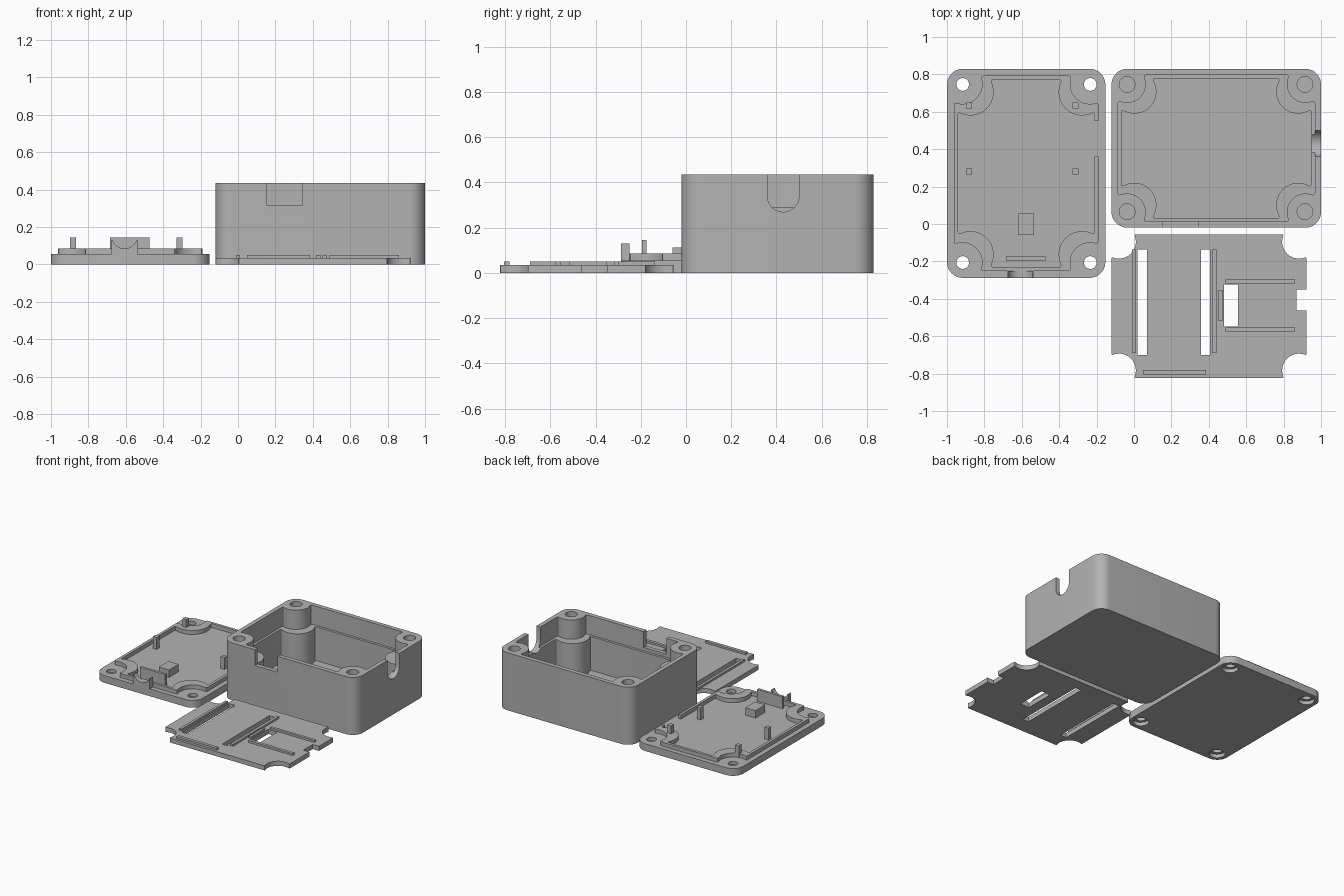
import bpy, bmesh, math
from mathutils import Vector

if "Cube" in bpy.data.objects:
    bpy.data.objects.remove(bpy.data.objects["Cube"])

grey = bpy.data.materials.new("plain_grey")
grey.diffuse_color = (0.45, 0.45, 0.45, 1)
grey.use_nodes = True
grey.node_tree.nodes["Principled BSDF"].inputs["Base Color"].default_value = grey.diffuse_color


# ---------- outlines ----------
def rect(x0, x1, y0, y1):
    return [(x0, y0), (x1, y0), (x1, y1), (x0, y1)]


def circle(x, y, r, n=32):
    return [(x + r * math.cos(i * math.tau / n), y + r * math.sin(i * math.tau / n)) for i in range(n)]


def rounded(x0, x1, y0, y1, r, n=10):
    pts = []
    for k, (cx, cy) in enumerate(rect(x0 + r, x1 - r, y0 + r, y1 - r)):
        for i in range(n + 1):
            a = math.pi * (1 + k / 2 + i / n / 2)
            pts.append((cx + r * math.cos(a), cy + r * math.sin(a)))
    return pts


def scooped(x0, x1, y0, y1, d, r, f=0.02, n=14):
    """Rectangle whose corners are scooped by circles (d in from both sides), with eased ends."""
    s, a0 = math.sqrt(r * r - d * d), -math.asin(d / r)
    start, end = a0 + f / r, math.pi / 2 - a0 - f / r
    arc = [Vector((math.cos(a), math.sin(a))) * r
           for a in (start + (end - start) * i / n for i in range(n + 1))]
    line, ctrl = Vector((s + f, -d)), Vector((s, -d))
    ease = [line * (1 - t) ** 2 + ctrl * 2 * t * (1 - t) + arc[0] * t * t for t in (0, .25, .5, .75)]
    corner = ease + arc + [Vector((p.y, p.x)) for p in reversed(ease)]
    pts = []
    for sx, sy in ((1, 1), (-1, 1), (-1, -1), (1, -1)):
        cx = (x1 if sx > 0 else x0) - sx * d
        cy = (y1 if sy > 0 else y0) - sy * d
        run = corner[::-1] if sx == sy else corner
        pts += [(cx - sx * p.x, cy - sy * p.y) for p in run]
    return pts


# ---------- solids ----------
def prism(name, pts, lo, hi, axis="z"):
    """Extrude an outline along z, or along x (outline in y,z) or y (outline in x,z)."""
    place = {"z": lambda a, b, h: (a, b, h), "x": lambda a, b, h: (h, a, b),
             "y": lambda a, b, h: (a, h, b)}[axis]
    bm = bmesh.new()
    low = [bm.verts.new(place(a, b, lo)) for a, b in pts]
    top = [bm.verts.new(place(a, b, hi)) for a, b in pts]
    bm.faces.new(low[::-1])
    bm.faces.new(top)
    for i in range(len(pts)):
        j = (i + 1) % len(pts)
        bm.faces.new((low[i], low[j], top[j], top[i]))
    bmesh.ops.recalc_face_normals(bm, faces=bm.faces)
    mesh = bpy.data.meshes.new(name)
    bm.to_mesh(mesh)
    bm.free()
    mesh.materials.append(grey)
    obj = bpy.data.objects.new(name, mesh)
    bpy.context.collection.objects.link(obj)
    return obj


def cut(obj, *cutters):
    bpy.context.view_layer.objects.active = obj
    for c in cutters:
        m = obj.modifiers.new("cut", "BOOLEAN")
        m.operation, m.solver, m.object = "DIFFERENCE", "EXACT", c
        bpy.ops.object.modifier_apply(modifier=m.name)
        bpy.data.objects.remove(c)


# ---------- box: stepped cavity, screw posts, two cable openings ----------
TOP = 0.435
box = prism("box", rounded(-0.12, 1.0, -0.02, 0.83, 0.085), 0, TOP)
cut(box,
    prism("c", scooped(-0.068, 0.948, 0.032, 0.778, 0.07, 0.118), 0.035, 0.6),
    prism("c", scooped(-0.087, 0.967, 0.013, 0.797, 0.05, 0.1), 0.29, 0.6),
    prism("c", rect(0.155, 0.345, 0.315, 0.6), -0.1, 0.05, "y"))
for x in (-0.037, 0.914):
    for y in (0.066, 0.746):
        cut(box, prism("c", circle(x, y, 0.042), 0.1, 0.6))
arch = [(0.43 + 0.07 * math.cos(a), 0.34 + 0.07 * math.sin(a))
        for a in (math.pi * (1 + i / 16) for i in range(17))]
cut(box, prism("c", arch + [(0.50, 0.6), (0.36, 0.6)], 0.9, 1.1, "x"))

# ---------- lid: counterbored plate ----------
lid = prism("lid", rounded(-1.0, -0.153, -0.288, 0.83, 0.085), 0, 0.055)
for x in (-0.916, -0.234):
    for y in (-0.206, 0.746):
        cut(lid, prism("c", circle(x, y, 0.034), -0.1, 0.1),
            prism("c", circle(x, y, 0.055), -0.1, 0.028))

# lid rim, with a gap on the right
rim = prism("lid_rim", scooped(-0.963, -0.19, -0.251, 0.793, 0.046, 0.105), 0.05, 0.085)
cut(rim,
    prism("c", scooped(-0.942, -0.211, -0.23, 0.772, 0.067, 0.125), 0, 0.2),
    prism("c", rect(-0.23, -0.15, 0.36, 0.55), 0, 0.2))

# lid fittings
for i, x in enumerate((-0.882, -0.314)):
    for j, y in enumerate((0.28, 0.633)):
        prism(f"lid_peg_{i}{j}", rect(x - 0.016, x + 0.016, y - 0.016, y + 0.016), 0.05, 0.145)
prism("lid_block", rect(-0.62, -0.535, -0.06, 0.055), 0.05, 0.112)
prism("lid_tab", rect(-0.685, -0.473, -0.195, -0.175), 0.05, 0.145)
saddle = prism("cable_saddle", rect(-0.677, -0.537, 0.05, 0.13), -0.288, -0.25, "y")
cut(saddle, prism("c", circle(-0.607, 0.154, 0.069), -0.4, 0, "y"))

# ---------- mounting plate with slots ----------
plate = prism("mounting_plate", scooped(-0.12, 0.922, -0.823, -0.055, 0.04, 0.09, 0.01), 0, 0.035)
for r in ((0.02, 0.07, -0.70, -0.136), (0.358, 0.406, -0.70, -0.136),
          (0.48, 0.556, -0.548, -0.323), (0.87, 1.0, -0.463, -0.35)):
    cut(plate, prism("c", rect(*r), -0.1, 0.1))

# plate ribs
ribs = ((-0.01, 0.01, -0.69, -0.136), (0.418, 0.44, -0.69, -0.136), (0.452, 0.472, -0.518, -0.352),
        (0.49, 0.862, -0.318, -0.297), (0.49, 0.862, -0.576, -0.554), (0.048, 0.385, -0.804, -0.78))
for i, r in enumerate(ribs):
    prism(f"plate_rib_{i}", rect(*r), 0.03, 0.05)

# ---------- smooth curved walls, keep edges crisp ----------
bpy.ops.object.select_all(action="SELECT")
bpy.ops.object.shade_smooth_by_angle(angle=math.radians(30))
